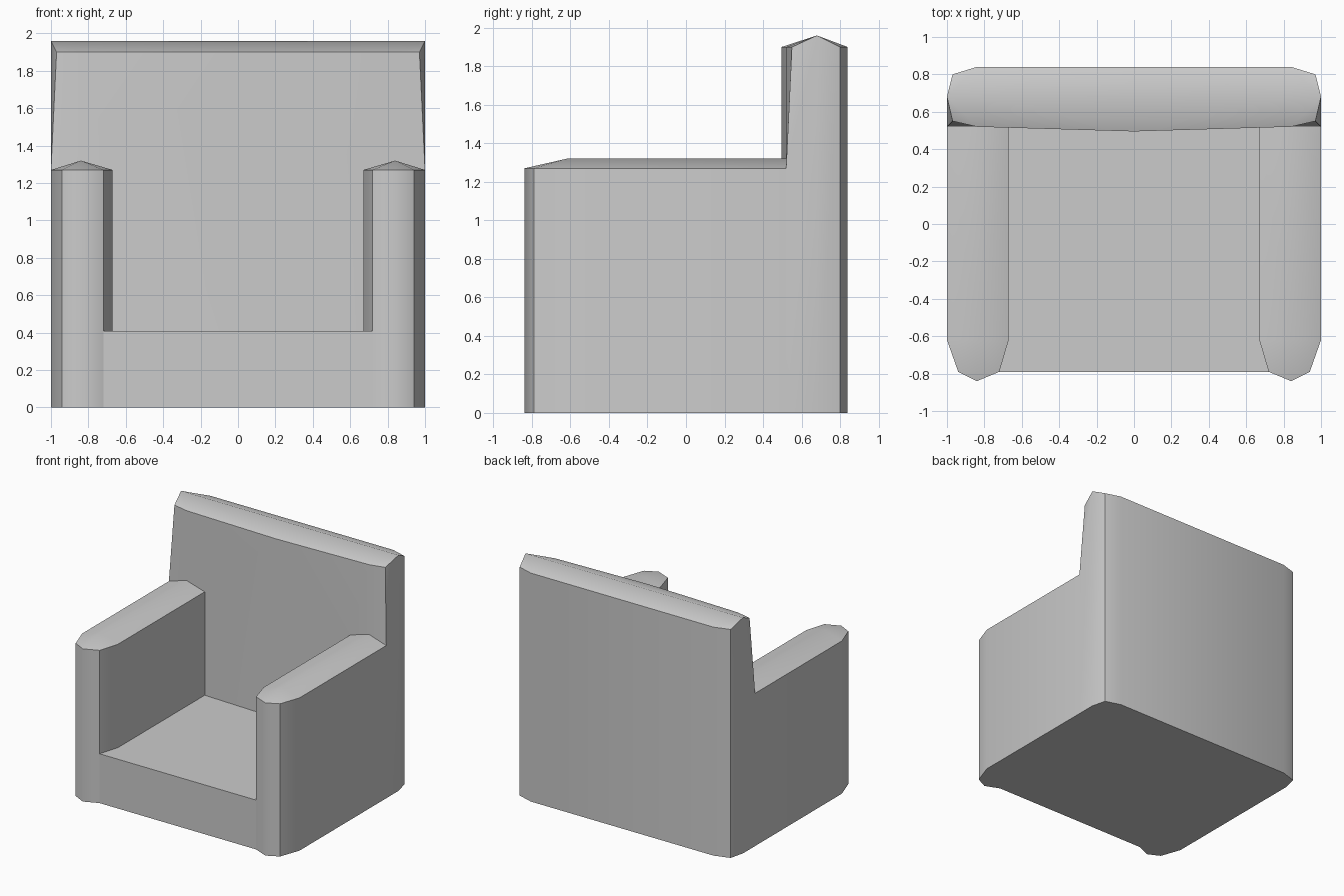
import bpy, bmesh, math
from mathutils import Vector

if "Cube" in bpy.data.objects:
    bpy.data.objects.remove(bpy.data.objects["Cube"])

SEAT, ARM, ARM_TOP, RIM, TOP = 0.41, 1.27, 1.32, 1.90, 1.96


def shell(name, inside, faces, soft=()):
    """Right half of a part from polygons, facing away from an inner point, mirrored in x."""
    bm = bmesh.new()
    for pts in faces:
        f = bm.faces.new([bm.verts.new(p) for p in pts])
        f.normal_update()
        if f.normal.dot(f.calc_center_median() - Vector(inside)) < 0:
            f.normal_flip()
        f.smooth = True
    bmesh.ops.remove_doubles(bm, verts=bm.verts, dist=1e-4)
    bm.normal_update()
    soft = [{Vector(p).to_tuple(3) for p in pair} for pair in soft]
    for e in bm.edges:
        rounded = {v.co.to_tuple(3) for v in e.verts} in soft
        e.smooth = rounded or e.calc_face_angle(0) < math.radians(38)
    mesh = bpy.data.meshes.new(name)
    bm.to_mesh(mesh)
    bm.free()
    ob = bpy.data.objects.new(name, mesh)
    bpy.context.collection.objects.link(ob)
    ob.modifiers.new("mirror", 'MIRROR').use_clip = True
    return ob


def wall(a, b, low, high):
    return [(*a, low), (*b, low), (*b, high), (*a, high)]


# armrests: pointed-front plan with a shallow ridged top
outer = [(1, .52), (1, -.62), (.94, -.79), (.84, -.84)]
inner = [(.84, -.84), (.72, -.79), (.67, -.62), (.67, .52)]
ridge_f, ridge_b = (.84, -.62, ARM_TOP), (.84, .52, ARM_TOP)
arm = [wall(a, b, 0, ARM) for a, b in zip(outer, outer[1:])]
arm.append(wall(inner[0], inner[1], 0, ARM))
arm += [wall(a, b, SEAT, ARM) for a, b in zip(inner[1:], inner[2:])]
tip = outer[1:] + inner[1:3]
arm += [[(*a, ARM), (*b, ARM), ridge_f] for a, b in zip(tip, tip[1:])]
for a, b in ((outer[0], outer[1]), (inner[3], inner[2])):
    arm.append([(*a, ARM), (*b, ARM), ridge_f, ridge_b])
shell("armrests", (.84, 0, .8), arm, [((.84, -.84, 0), (.84, -.84, ARM))])

# seat: cushion top, front panel and underside
under = [(0, -.79), (.72, -.79), (.84, -.84), (.94, -.79), (1, -.62),
         (1, .68), (.97, .80), (.84, .84), (0, .84)]
seat_plan = [(0, -.79), (.72, -.79), (.67, -.62), (.67, .52), (0, .52)]
shell("seat", (.3, 0, .2), [
    [(*p, SEAT) for p in seat_plan],
    wall((0, -.79), (.72, -.79), 0, SEAT),
    [(*p, 0) for p in under],
])

# backrest: slightly bowed front, ridged top, chamfered rear corners
bow = (0, .495, RIM)
front = (.84, .52, RIM)
corner = (.97, .55, RIM)
shoulder = (1, .52, ARM)
mid, ridge, end = (0, .68, TOP), (.84, .68, TOP), (1, .68, TOP)
rear_corner, rear, rear_mid = (.97, .80, RIM), (.84, .84, RIM), (0, .84, RIM)
arm_in = (.67, .52, ARM)
back = [
    [(0, .495, SEAT), (.67, .52, SEAT), arm_in, bow],
    [arm_in, ridge_b, front, bow],
    [ridge_b, shoulder, corner, front],
    [shoulder, end, corner],
    [(1, .52, 0), (1, .68, 0), end, shoulder],
    [bow, front, ridge, mid],
    [front, corner, end, ridge],
    [end, rear_corner, rear, ridge],
    [ridge, rear, rear_mid, mid],
]
for a, b in ((end, rear_corner), (rear_corner, rear), (rear, rear_mid)):
    back.append([(a[0], a[1], 0), (b[0], b[1], 0), b, a])
shell("backrest", (.3, .68, 1), back, [(mid, ridge), (ridge, end)])
